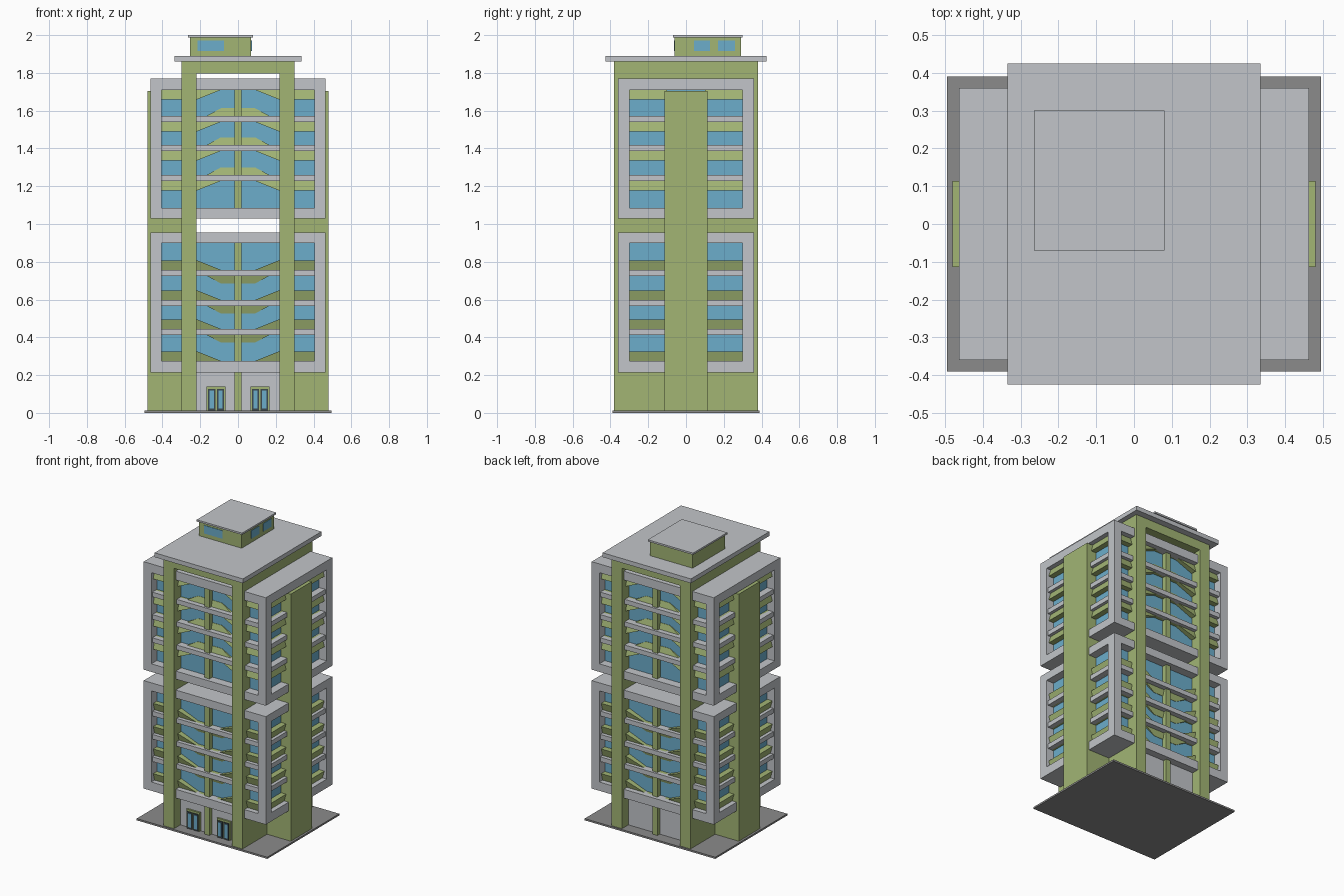
import bpy, bmesh

cube = bpy.data.objects.get("Cube")
if cube:
    bpy.data.objects.remove(cube, do_unlink=True)


def material(name, r, g, b):
    mat = bpy.data.materials.new(name)
    mat.use_nodes = True
    mat.diffuse_color = (r, g, b, 1)
    bsdf = mat.node_tree.nodes["Principled BSDF"]
    bsdf.inputs["Base Color"].default_value = (r, g, b, 1)
    bsdf.inputs["Roughness"].default_value = 0.8
    return mat


concrete = material("light grey concrete", 0.54, 0.56, 0.585)
green = material("olive green render", 0.36, 0.46, 0.175)
glass = material("blue glass", 0.15, 0.42, 0.60)
paving = material("dark grey paving", 0.26, 0.26, 0.26)
metal = material("dark door metal", 0.045, 0.065, 0.075)


def finish(bm, name, mat):
    bmesh.ops.recalc_face_normals(bm, faces=bm.faces)
    mesh = bpy.data.meshes.new(name)
    bm.to_mesh(mesh)
    bm.free()
    mesh.materials.append(mat)
    obj = bpy.data.objects.new(name, mesh)
    bpy.context.scene.collection.objects.link(obj)
    return obj


def add_box(bm, xs, ys, zs):
    verts = bmesh.ops.create_cube(bm, size=1)["verts"]
    for v in verts:
        for i, (lo, hi) in enumerate((xs, ys, zs)):
            v.co[i] = lo if v.co[i] < 0 else hi


def boxes(name, mat, *specs):
    bm = bmesh.new()
    for spec in specs:
        add_box(bm, *spec)
    return finish(bm, name, mat)


def both(a):
    return (-a, a)


def add_ribbon(bm, profile, swap, side, inner, outer, level, flip):
    """Prism of an (along, height) profile; its outer face leans with height."""
    rings = []
    for outside in (False, True):
        ring = []
        for a, z in profile:
            d = side * (outer + 0.3 * (z - level) if outside else inner)
            ring.append(bm.verts.new((d, a, flip(z)) if swap else (a, d, flip(z))))
        rings.append(ring)
        bm.faces.new(ring)
    for i in range(len(profile)):
        j = (i + 1) % len(profile)
        bm.faces.new((rings[0][i], rings[0][j], rings[1][j], rings[1][i]))


# Ground slab, inverted U of tall slab walls, side fins, roof
boxes("ground_slab", paving, (both(0.495), both(0.39), (0, 0.012)))
boxes("portal_walls", green,
      ((-0.30, -0.22), both(0.38), (0.01, 1.86)),
      ((0.22, 0.30), both(0.38), (0.01, 1.86)),
      (both(0.22), both(0.38), (1.797, 1.86)))
boxes("side_fins", green,
      ((0.29, 0.48), both(0.114), (0.01, 1.705)),
      ((-0.48, -0.29), both(0.114), (0.01, 1.705)))
boxes("main_roof", concrete, (both(0.335), both(0.425), (1.86, 1.89)))

# Entrance storey
boxes("entrance_wall", concrete, (both(0.225), both(0.31), (0.01, 0.22)))

# Two stacked blocks, the upper one upside down
BOTTOM, TOP, RIM = 0.215, 0.955, 0.06
FLOOR_TOPS = (0.757, 0.598, 0.444)
THICK = 0.032


def build_block(label, flip):
    def span(lo, hi):
        return tuple(sorted((flip(lo), flip(hi))))

    lo, hi = BOTTOM + RIM, TOP - RIM + 0.005
    posts = [((x, x + 0.058), (y, y + 0.06), span(BOTTOM, TOP))
             for x in (-0.463, 0.405) for y in (-0.36, 0.30)]
    plates = [(both(0.463), both(0.36), span(BOTTOM, lo)),
              (both(0.463), both(0.36), span(hi, TOP))]
    boxes(label + "_frame", concrete, *posts, *plates)
    boxes(label + "_glazing", glass, (both(0.406), both(0.301), span(lo - 0.01, hi + 0.01)))
    boxes(label + "_balcony_slabs", concrete,
          *[(both(0.452), both(0.35), span(t - THICK, t)) for t in FLOOR_TOPS])
    boxes(label + "_centre_mullion", green, (both(0.018), both(0.335), span(lo, hi)))

    # Bent balcony ribbons on front and back, straight ones on the sides
    bm = bmesh.new()
    for t in FLOOR_TOPS + (lo,):
        b, rail = t - THICK, t + 0.05
        dip = max(b - 0.04, BOTTOM + 0.01)
        bent = [(0.406, rail), (0.215, rail), (0.09, t), (0.01, t),
                (0.01, dip), (0.09, dip), (0.165, b), (0.406, b)]
        straight = [(0.301, rail), (0.10, rail), (0.10, b), (0.301, b)]
        for side in (-1, 1):
            for mirror in (-1, 1):
                add_ribbon(bm, [(mirror * a, z) for a, z in bent],
                           False, side, 0.29, 0.325, t, flip)
                add_ribbon(bm, [(mirror * a, z) for a, z in straight],
                           True, side, 0.395, 0.43, t, flip)
    finish(bm, label + "_balcony_ribbons", green)


build_block("lower_block", lambda z: z)
build_block("upper_block", lambda z: 1.985 - z)
boxes("entrance_mullion", green, (both(0.018), both(0.335), (0.01, 0.22)))

# Pair of double doors on the front
for name, s in (("left", 1), ("right", -1)):
    def across(a, b):
        return tuple(sorted((s * a, s * b)))

    boxes(name + "_door_frame", green, (across(0.065, 0.166), (-0.322, -0.30), (0.01, 0.14)))
    leaves = ((0.073, 0.112), (0.119, 0.158))
    boxes(name + "_door_leaves", metal,
          *[(across(a, b), (-0.327, -0.31), (0.012, 0.127)) for a, b in leaves])
    boxes(name + "_door_panes", glass,
          *[(across(a + 0.008, b - 0.008), (-0.33, -0.32), (0.024, 0.118)) for a, b in leaves])

# Rooftop room with windows on the front and the left
boxes("rooftop_room", green, ((-0.253, 0.07), (-0.06, 0.29), (1.885, 1.99)))
boxes("rooftop_room_roof", concrete, ((-0.264, 0.08), (-0.07, 0.30), (1.988, 2.0)))
boxes("rooftop_windows", glass,
      ((-0.215, -0.075), (-0.063, -0.055), (1.917, 1.972)),
      ((0.065, 0.073), (0.042, 0.127), (1.917, 1.972)),
      ((0.065, 0.073), (0.17, 0.26), (1.917, 1.972)))
